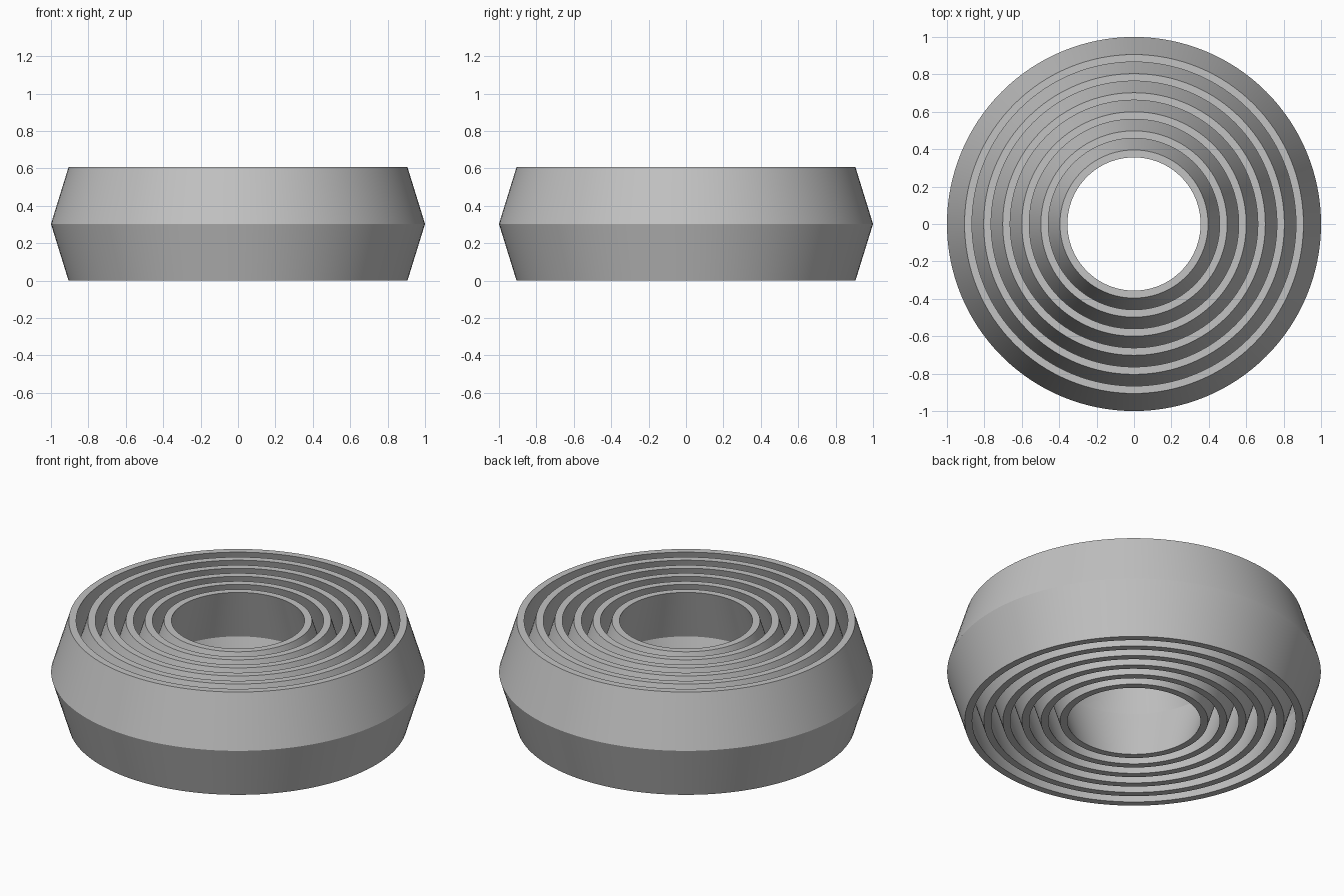
import bpy
import bmesh
from math import cos, sin, tau, radians

cube = bpy.data.objects.get("Cube")
if cube:
    bpy.data.objects.remove(cube, do_unlink=True)

HEIGHT = 0.607
BULGE = 0.094      # extra radius at mid height
WALL = 0.04        # ring thickness
PITCH = 0.102      # radial step from ring to ring
RINGS = 6
SEGMENTS = 128

grey = bpy.data.materials.new("light_grey")
grey.use_nodes = True
colour = (0.54, 0.54, 0.54, 1)
grey.diffuse_color = colour
grey.node_tree.nodes["Principled BSDF"].inputs["Base Color"].default_value = colour


def make_ring(name, mid_radius):
    """Revolve a chevron-shaped wall section around z."""
    outer = mid_radius
    inner = mid_radius - WALL
    profile = [(outer - BULGE, 0), (outer, HEIGHT / 2), (outer - BULGE, HEIGHT),
               (inner - BULGE, HEIGHT), (inner, HEIGHT / 2), (inner - BULGE, 0)]
    bm = bmesh.new()
    loops = []
    for i in range(SEGMENTS):
        a = tau * i / SEGMENTS
        loops.append([bm.verts.new((r * cos(a), r * sin(a), z)) for r, z in profile])
    for i, here in enumerate(loops):
        there = loops[(i + 1) % SEGMENTS]
        for j in range(len(profile)):
            k = (j + 1) % len(profile)
            bm.faces.new((here[j], there[j], there[k], here[k]))
    bmesh.ops.recalc_face_normals(bm, faces=bm.faces)
    mesh = bpy.data.meshes.new(name)
    bm.to_mesh(mesh)
    bm.free()
    mesh.materials.append(grey)
    ring = bpy.data.objects.new(name, mesh)
    bpy.context.collection.objects.link(ring)
    return ring


# Nested rings, from the outside in
bpy.ops.object.select_all(action="DESELECT")
for n in range(RINGS):
    ring = make_ring(f"nested_ring_{n + 1}", 1 - n * PITCH)
    ring.select_set(True)
    bpy.context.view_layer.objects.active = ring

# Round walls smooth, rims and middle ridge crisp
bpy.ops.object.shade_smooth_by_angle(angle=radians(25))
